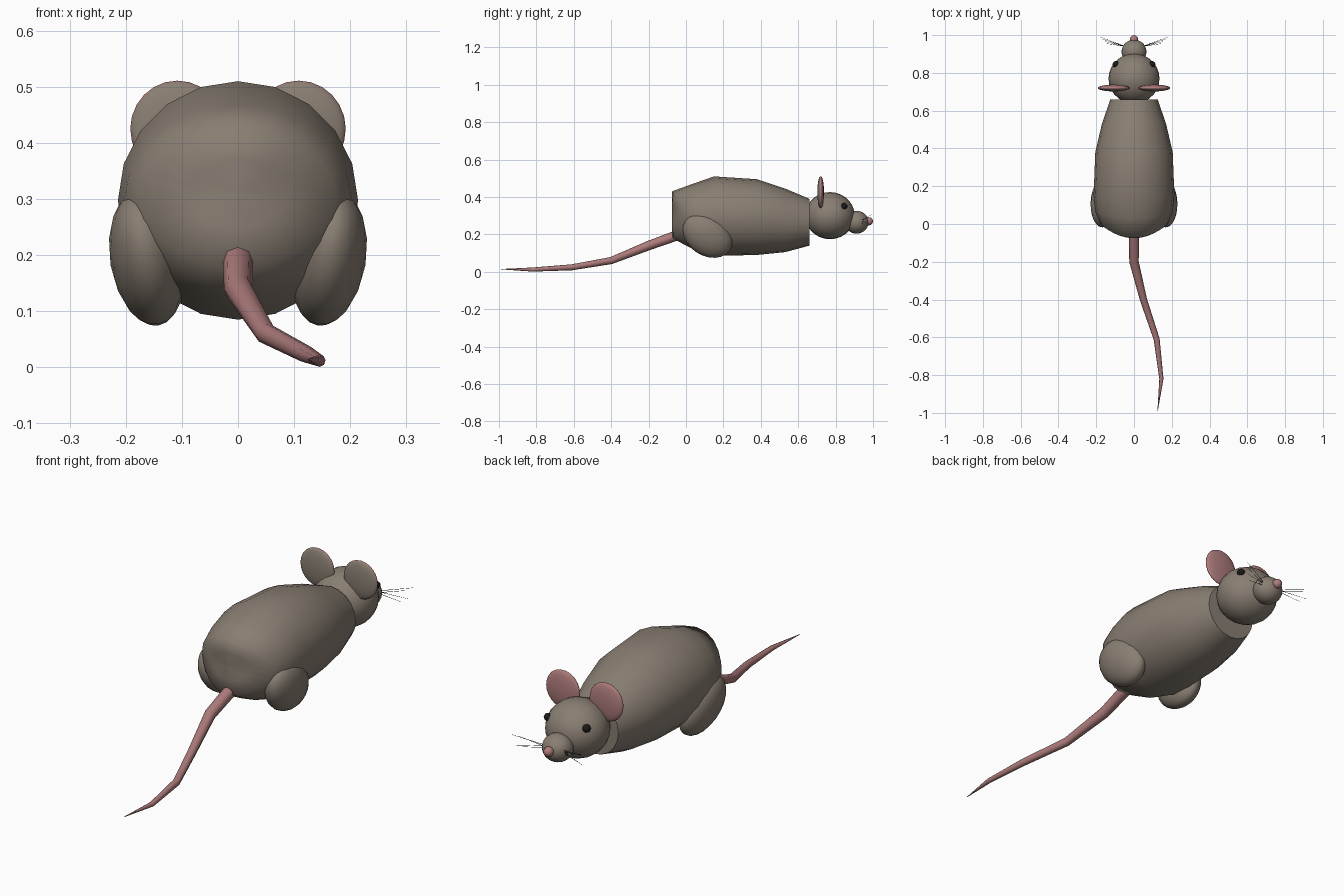
import bpy, bmesh, math
from mathutils import Matrix, Vector

cube = bpy.data.objects.get("Cube")
if cube:
    bpy.data.objects.remove(cube, do_unlink=True)


def material(name, rgb):
    m = bpy.data.materials.new(name)
    m.use_nodes = True
    col = (*rgb, 1)
    m.diffuse_color = col
    m.node_tree.nodes["Principled BSDF"].inputs["Base Color"].default_value = col
    return m


fur = material("grey brown fur", (0.25, 0.21, 0.17))
pink = material("pink skin", (0.42, 0.2, 0.2))
black = material("black", (0.01, 0.01, 0.01))


def make(name, bm, *mats):
    bmesh.ops.recalc_face_normals(bm, faces=bm.faces)
    mesh = bpy.data.meshes.new(name)
    bm.to_mesh(mesh)
    bm.free()
    for m in mats:
        mesh.materials.append(m)
    ob = bpy.data.objects.new(name, mesh)
    bpy.context.collection.objects.link(ob)
    return ob


def ellipsoid(name, centre, radii, mats, rot=None, segs=24, rings=14, rule=None):
    bm = bmesh.new()
    bmesh.ops.create_uvsphere(bm, u_segments=segs, v_segments=rings, radius=1)
    # poles along the y axis
    bmesh.ops.rotate(bm, verts=bm.verts, matrix=Matrix.Rotation(math.pi / 2, 3, 'X'))
    bmesh.ops.scale(bm, verts=bm.verts, vec=radii)
    for f in bm.faces:
        f.smooth = True
        if rule and rule(f.calc_center_median()):
            f.material_index = 1
    if rot:
        bmesh.ops.rotate(bm, verts=bm.verts, matrix=rot)
    bmesh.ops.translate(bm, verts=bm.verts, vec=centre)
    return make(name, bm, *mats)


def tube(name, points, radii, mat, res=2):
    cu = bpy.data.curves.new(name, 'CURVE')
    cu.dimensions = '3D'
    cu.bevel_depth = 1
    cu.bevel_resolution = res
    cu.use_fill_caps = True
    sp = cu.splines.new('POLY')
    sp.points.add(len(points) - 1)
    for p, co, r in zip(sp.points, points, radii):
        p.co = (*co, 1)
        p.radius = r
    sp.use_smooth = True
    cu.materials.append(mat)
    ob = bpy.data.objects.new(name, cu)
    bpy.context.collection.objects.link(ob)
    return ob


# Body: loft of rings (y, half width, bottom, top, bend of the ring)
SIDES = 20
rings = [(-0.075, 0.01, 0.30, 0.32, 2.3), (-0.075, 0.09, 0.25, 0.37, 2.3),
         (-0.075, 0.175, 0.18, 0.43, 2.3), (0.03, 0.203, 0.125, 0.468, 0.8),
         (0.15, 0.214, 0.085, 0.51, 0), (0.38, 0.205, 0.09, 0.495, 0),
         (0.53, 0.17, 0.105, 0.445, 0), (0.66, 0.125, 0.14, 0.39, 0)]
bm = bmesh.new()
loops = []
for y, w, lo, hi, bend in rings:
    loop = []
    for i in range(SIDES):
        a = math.tau * i / SIDES
        x = w * math.sin(a)
        z = (lo + hi) / 2 + (hi - lo) / 2 * math.cos(a)
        loop.append(bm.verts.new((x, y + bend * x * x, z)))
    loops.append(loop)
for a, b in zip(loops, loops[1:]):
    for i in range(SIDES):
        j = (i + 1) % SIDES
        bm.faces.new((a[i], a[j], b[j], b[i])).smooth = True
bm.faces.new(loops[0]).smooth = True
bm.faces.new(loops[-1])
make("body", bm, fur)

# Head
ellipsoid("head", (0, 0.77, 0.30), (0.135, 0.132, 0.126), [fur])
ellipsoid("snout", (0, 0.912, 0.265), (0.066, 0.064, 0.061), [fur])
ellipsoid("nose", (0, 0.977, 0.27), (0.022, 0.023, 0.022), [pink], segs=12, rings=8)

# Paired parts
for side, s in (("left", 1), ("right", -1)):
    ellipsoid(side + "_ear", (s * 0.108, 0.72, 0.425), (0.084, 0.018, 0.086),
              [fur, pink], rule=lambda c: c.y > -0.004)
    ellipsoid(side + "_eye", (s * 0.096, 0.845, 0.35), (0.018, 0.018, 0.018),
              [black], segs=8, rings=6)
    tilt = Matrix.Rotation(s * 0.17, 3, 'Y') @ Matrix.Rotation(-0.6, 3, 'X')
    ellipsoid(side + "_haunch", (s * 0.162, 0.115, 0.193), (0.066, 0.143, 0.108),
              [fur], rot=tilt, segs=20, rings=12)
    # Whiskers fan out from the snout
    for k in range(4):
        t = k / 3
        start = Vector((s * 0.045, 0.94, 0.262 + 0.012 * t))
        end = Vector((s * (0.145 + 0.035 * t), 0.955 + 0.035 * t, 0.245 + 0.045 * (k % 2) + 0.015 * t))
        tube(f"{side}_whisker_{k + 1}", [start, end], [0.0012, 0.0006], black, 0)

# Tail
tube("tail",
     [(0, -0.02, 0.205), (0, -0.2, 0.14), (0.05, -0.4, 0.06), (0.12, -0.61, 0.024),
      (0.145, -0.82, 0.012), (0.125, -0.99, 0.014)],
     [0.028, 0.025, 0.019, 0.016, 0.011, 0.001], pink)
